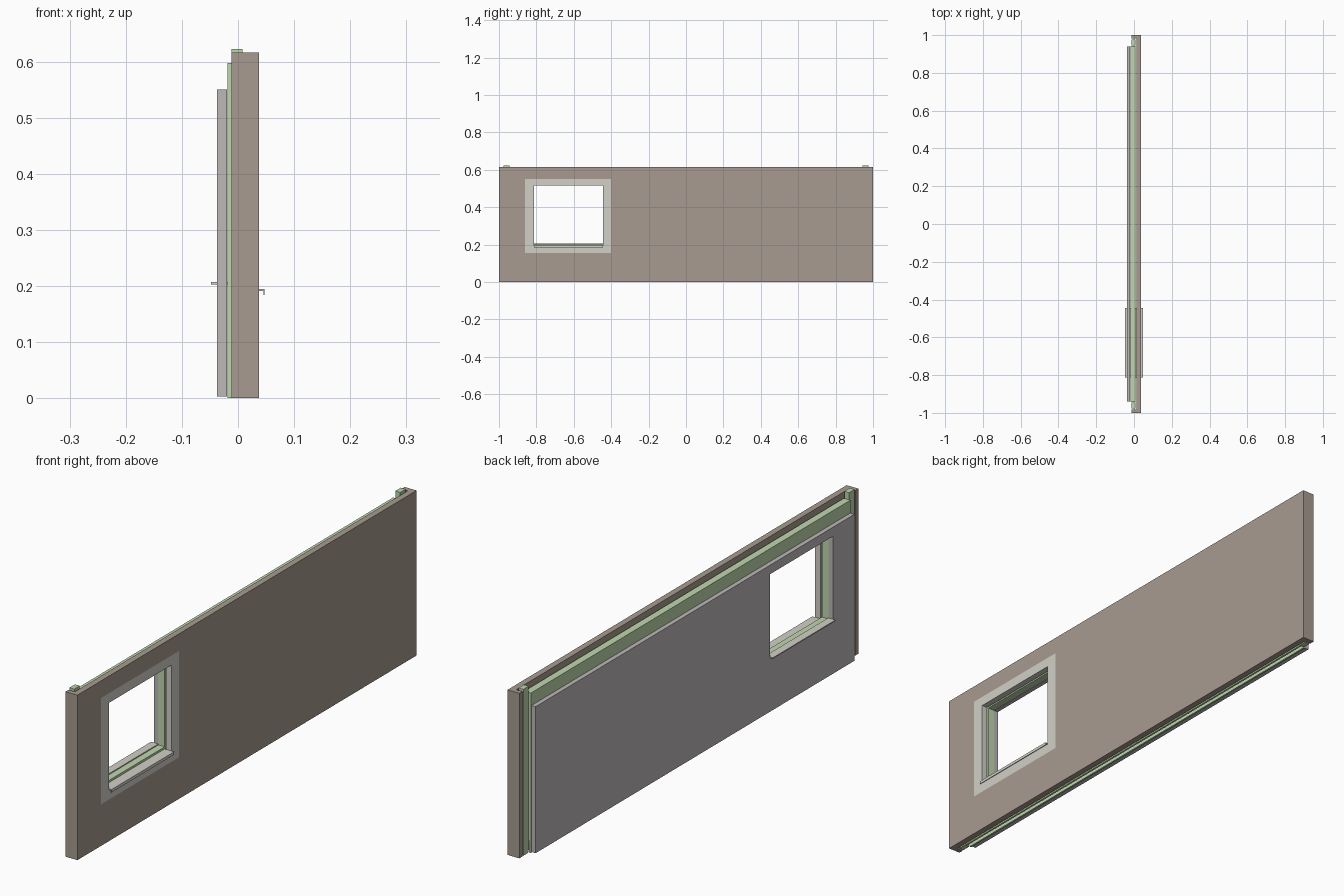
import bpy

if "Cube" in bpy.data.objects:
    bpy.data.objects.remove(bpy.data.objects["Cube"])


def material(name, color):
    m = bpy.data.materials.new(name)
    m.diffuse_color = (*color, 1)
    m.use_nodes = True
    m.node_tree.nodes["Principled BSDF"].inputs["Base Color"].default_value = m.diffuse_color
    return m


BROWN = material("brown_cladding", (0.39, 0.33, 0.28))
GREEN = material("green_core", (0.52, 0.68, 0.42))
CREAM = material("cream_trim", (0.64, 0.63, 0.57))
GREY = material("inner_grey", (0.51, 0.48, 0.48))


def make(name, verts, faces, mat):
    me = bpy.data.meshes.new(name)
    me.from_pydata(verts, [], faces)
    me.materials.append(mat)
    ob = bpy.data.objects.new(name, me)
    bpy.context.collection.objects.link(ob)
    return ob


def box(name, x, y, z, mat):
    v = [(a, b, c) for a in x for b in y for c in z]
    f = [(0, 1, 3, 2), (4, 6, 7, 5), (0, 4, 5, 1), (2, 3, 7, 6), (0, 2, 6, 4), (1, 5, 7, 3)]
    return make(name, v, f, mat)


def frame(name, x, outer, inner, mat):
    """Flat slab in the yz plane with a rectangular hole; rects are (y0, y1, z0, z1)."""
    verts, faces = [], []
    for xx in x:
        for y0, y1, z0, z1 in (outer, inner):
            verts += [(xx, y0, z0), (xx, y1, z0), (xx, y1, z1), (xx, y0, z1)]
    for i in range(4):
        j = (i + 1) % 4
        faces += [(i, 4 + i, 4 + j, j), (8 + i, 8 + j, 12 + j, 12 + i),
                  (i, j, 8 + j, 8 + i), (4 + i, 12 + i, 12 + j, 4 + j)]
    return make(name, verts, faces, mat)


HOLE = (-0.813, -0.444, 0.193, 0.516)
HOLE_IN = (-0.813, -0.444, 0.203, 0.516)
TRIM = (-0.86, -0.40, 0.155, 0.552)

# outer cladding and the trim set flush around the window
frame("outer_cladding", (0.014, 0.037), (-1, 1, 0, 0.616), TRIM, BROWN)
frame("window_trim", (0.014, 0.037), TRIM, HOLE, CREAM)

# insulated core and inner panel
frame("core", (-0.019, 0.008), (-0.942, 0.942, 0.045, 0.597), HOLE_IN, GREEN)
frame("inner_panel", (-0.037, -0.02), (-0.94, 0.94, 0.003, 0.55), HOLE_IN, GREY)

# bottom groove skirts, receiving the top tongue of the panel below
for name, x in (("inner_skirt", (-0.019, -0.012)), ("outer_skirt", (0.001, 0.008))):
    box(name, x, (-0.942, 0.942), (0.0, 0.045), GREEN)

# end returns of the cladding and connecting posts
for s, side in ((-1, "left"), (1, "right")):
    box(side + "_return", (-0.012, 0.014), sorted((s * 0.982, s)), (0, 0.616), BROWN)
    box(side + "_post", (-0.012, 0.008), sorted((s * 0.945, s * 0.977)), (0.001, 0.622), GREEN)

# window sills and drip edge
W = HOLE[:2]
box("inner_sill", (-0.048, -0.018), W, (0.203, 0.207), CREAM)
box("outer_sill", (0.008, 0.047), W, (0.191, 0.195), CREAM)
box("drip_edge", (0.0455, 0.047), W, (0.184, 0.191), CREAM)
